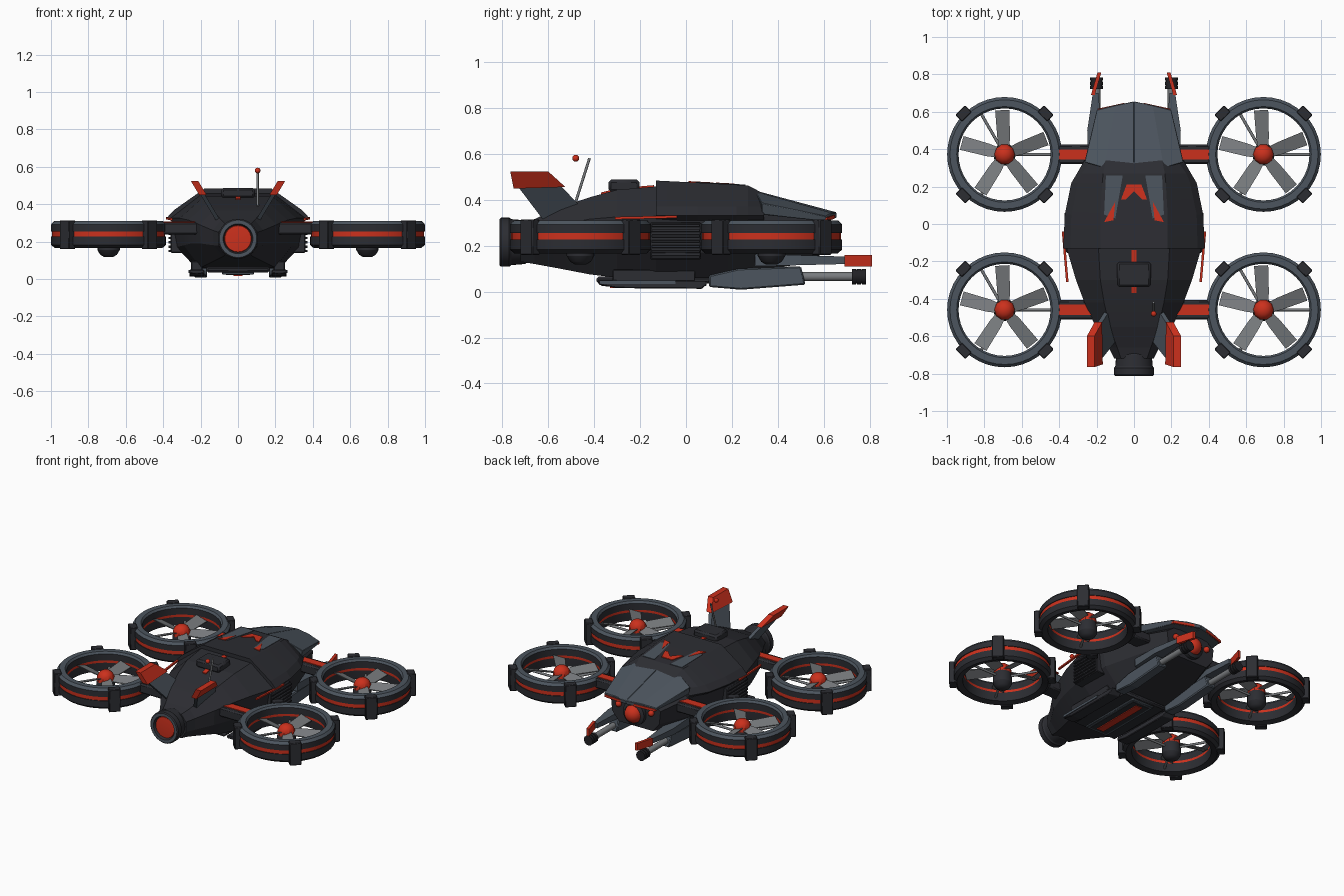
import bpy, bmesh, math
from mathutils import Vector, Matrix

cube = bpy.data.objects.get("Cube")
if cube:
    bpy.data.objects.remove(cube)

def material(name, rgb):
    m = bpy.data.materials.new(name)
    m.use_nodes = True
    m.diffuse_color = (*rgb, 1)
    m.node_tree.nodes["Principled BSDF"].inputs["Base Color"].default_value = (*rgb, 1)
    return m

DARK = material("charcoal", (.025, .026, .032))
SLATE = material("slate", (.072, .09, .112))
RED = material("signal red", (.6, .03, .012))
GREY = material("blade grey", (.19, .2, .21))
BLACK = material("black", (.015, .015, .018))

def finish(name, bm, mats, angle=30, bevel=0):
    bmesh.ops.recalc_face_normals(bm, faces=bm.faces)
    me = bpy.data.meshes.new(name)
    for f in bm.faces:
        f.smooth = True
    bm.to_mesh(me)
    bm.free()
    me.set_sharp_from_angle(angle=math.radians(angle))
    for m in mats:
        me.materials.append(m)
    ob = bpy.data.objects.new(name, me)
    bpy.context.collection.objects.link(ob)
    if bevel:
        mod = ob.modifiers.new("bevel", 'BEVEL')
        mod.width, mod.segments = bevel, 1

def loft(name, loops, mat, bevel=0):
    """Skin a list of equal point loops and cap both ends."""
    bm = bmesh.new()
    rows = [[bm.verts.new(p) for p in loop] for loop in loops]
    n = len(rows[0])
    for a, b in zip(rows, rows[1:]):
        for i in range(n):
            j = (i + 1) % n
            bm.faces.new((a[i], a[j], b[j], b[i]))
    bm.faces.new(rows[0])
    bm.faces.new(rows[-1])
    finish(name, bm, [mat], 5, bevel)

def shell(name, stations, mat):
    """Loft mirrored half sections: (y, (x, z), (x, z), ...)."""
    loft(name, [[(x, y, z) for x, z in half + [(-x, z) for x, z in reversed(half)]]
                for y, *half in stations], mat)

def box(name, loc, size, mat, turn=0, bevel=.004):
    bm = bmesh.new()
    m = Matrix.Translation(loc) @ Matrix.Rotation(turn, 4, 'Z') @ Matrix.Diagonal((*size, 1))
    bmesh.ops.create_cube(bm, size=1, matrix=m)
    finish(name, bm, [mat], 5, bevel)

def lathe(name, profile, mats, loc, along_y=False, closed=False, seg=32, rule=None):
    """Revolve (radius, height) points; rule gives the material of each band."""
    bm = bmesh.new()
    m = Matrix.Translation(loc) @ Matrix.Rotation(math.radians(-90 if along_y else 0), 4, 'X')
    rows = [[bm.verts.new(m @ Vector((r * math.cos(a), r * math.sin(a), h))) for r, h in profile]
            for a in (2 * math.pi * k / seg for k in range(seg))]
    for k, a in enumerate(rows):
        b = rows[(k + 1) % seg]
        for i in range(len(profile) if closed else len(profile) - 1):
            j = (i + 1) % len(profile)
            f = bm.faces.new((a[i], b[i], b[j], a[j]))
            f.material_index = rule[i] if rule else 0
    bmesh.ops.remove_doubles(bm, verts=bm.verts, dist=1e-5)
    finish(name, bm, mats)

def rod(name, p, q, r, mat):
    p, q = Vector(p), Vector(q)
    bm = bmesh.new()
    m = Matrix.Translation((p + q) / 2) @ (q - p).to_track_quat('Z', 'Y').to_matrix().to_4x4()
    bmesh.ops.create_cone(bm, cap_ends=True, segments=12, radius1=r, radius2=r, depth=(q - p).length, matrix=m)
    finish(name, bm, [mat], 40)

def ball(name, loc, r, mat):
    bm = bmesh.new()
    bmesh.ops.create_uvsphere(bm, u_segments=20, v_segments=12, radius=r, matrix=Matrix.Translation(loc))
    finish(name, bm, [mat])

def roof_plate(name, outline, mat, lift):
    """Thin plate following the slope of the upper armour."""
    z = lambda y: .483 - .0525 * (y + .13)
    loft(name, [[(x, y, z(y) + d) for x, y in outline] for d in (-.004, lift)], mat)

def fin(name, s, outline, half, mat):
    """Plate from a (y, z) outline, leaning outward with height."""
    lean = lambda z: .11 + .6 * (z - .32)
    loft(name, [[(s * (lean(z) + d), y, z) for y, z in outline] for d in (-half, half)], mat)

# Hull and upper armour
shell("hull", [
    (-.72, (.07, .295), (.105, .25), (.105, .18), (.07, .13)),
    (-.66, (.09, .315), (.135, .26), (.13, .18), (.08, .12)),
    (-.55, (.13, .365), (.205, .29), (.2, .19), (.12, .1)),
    (-.42, (.16, .41), (.265, .315), (.25, .19), (.17, .075)),
    (-.3, (.18, .443), (.31, .325), (.29, .18), (.2, .06)),
    (-.13, (.19, .457), (.36, .325), (.33, .17), (.22, .055)),
    (.1, (.17, .455), (.34, .32), (.32, .17), (.22, .06)),
    (.33, (.12, .41), (.26, .31), (.25, .18), (.18, .09)),
    (.55, (.12, .33), (.19, .28), (.18, .19), (.13, .13))], DARK)
shell("upper_armour", [
    (-.13, (.18, .483), (.34, .37), (.378, .33), (.35, .31)),
    (.05, (.18, .474), (.335, .37), (.37, .33), (.35, .31)),
    (.22, (.17, .465), (.3, .37), (.335, .33), (.31, .31)),
    (.27, (.165, .462), (.28, .37), (.305, .33), (.28, .31)),
    (.34, (.15, .425), (.23, .37), (.265, .33), (.25, .31))], DARK)

# Spine, hatch and nose sensor
loft("spine_stripe", [[(x, y, z + d) for x, d in ((-.014, -.004), (.014, -.004), (.014, .006), (-.014, .006))]
                      for y, z in ((-.37, .425), (-.3, .443), (-.14, .457))], RED)
box("roof_hatch", (0, -.27, .46), (.18, .135, .055), DARK, bevel=.012)
ball("nose_sensor", (0, .57, .225), .06, RED)
lathe("nose_sensor_collar", [(.08, 0), (.08, .03), (.06, .04)], [DARK], (0, .545, .225), True)

# Rear thruster and antenna
lathe("thruster", [(.08, .12), (.095, .1), (.1, .04), (.107, .03), (.107, -.005), (.1, -.012), (.08, -.012),
                   (.07, .012)], [DARK, SLATE], (0, -.8, .215), True, rule=[0, 0, 0, 0, 0, 1, 0])
lathe("thruster_glow", [(.075, .012), (.07, 0), (0, -.006)], [RED], (0, -.8, .215), True)
rod("antenna_mast", (.105, -.48, .39), (.105, -.42, .58), .006, GREY)
ball("antenna_tip", (.105, -.48, .58), .015, RED)

for s in (1, -1):
    # Nose canopy, lip and lights
    loft("nose_canopy", [
        [(0, .3, .44), (s * .16, .3, .436), (s * .265, .33, .385), (s * .255, .33, .335), (0, .3, .33)],
        [(0, .655, .345), (s * .1, .635, .342), (s * .2, .61, .328), (s * .19, .61, .305), (0, .655, .32)]], SLATE, .003)
    loft("canopy_red_lip", [[(s * x, y + d, z + h) for d, h in ((-.015, 0), (.004, 0), (.004, -.016), (-.015, -.016))]
                            for x, y, z in ((.195, .612, .322), (.05, .644, .334))], RED)
    ball("nose_light", (s * .125, .56, .255), .02, RED)
    # Painted roof panels
    roof_plate("roof_panel", [(s * .06, .26), (s * .15, .26), (s * .16, .05), (s * .1, .03)], SLATE, .003)
    roof_plate("roof_red_flash", [(s * .1, .12), (s * .16, .01), (s * .11, .02)], RED, .005)
    roof_plate("roof_chevron", [(0, .21), (s * .04, .21), (s * .07, .13), (s * .045, .13), (0, .175)], RED, .005)
    # Canted tail fins
    fin("tail_fin", s, [(-.73, .455), (-.54, .455), (-.45, .36), (-.47, .32), (-.62, .31)], .012, SLATE)
    fin("tail_fin_tip", s, [(-.765, .523), (-.6, .523), (-.525, .455), (-.75, .448)], .02, RED)
    # Side vents and red edge strips
    box("vent_housing", (s * .325, -.045, .22), (.07, .22, .16), DARK)
    for k in range(7):
        box("vent_slat", (s * .35, -.045, .15 + .023 * k), (.045, .21, .012), DARK, bevel=.002)
    loft("side_strip", [[(s * (x + dx), y, z + dz) for dx, dz in ((-.007, 0), (.006, 0), (.006, -.011), (-.007, -.011))]
                        for x, y, z in ((.38, -.04, .331), (.357, -.31, .325))], RED)
    # Under-slung guns
    loft("gun_pod", [[(s * x, y, z) for y, z in ((.1, .02), (.1, .07), (.23, .1), (.5, .11), (.52, .03), (.24, .008))]
                     for x in (.165, .235)], SLATE, .006)
    rod("gun_barrel", (s * .2, .48, .065), (s * .2, .74, .065), .02, GREY)
    rod("gun_muzzle_core", (s * .2, .725, .065), (s * .2, .78, .065), .03, BLACK)
    for y in (.731, .753, .775):
        rod("gun_muzzle", (s * .2, y - .009, .065), (s * .2, y + .009, .065), .034, BLACK)
    loft("gun_guard", [[(s * (x + d), y, z) for d, z in ((-w, lo), (w, lo), (w, hi), (-w, hi))]
                       for x, y, w, lo, hi in ((.215, .3, .03, .11, .165), (.212, .5, .038, .115, .158),
                                               (.205, .7, .015, .12, .152))], SLATE)
    loft("gun_guard_tip", [[(s * (x + d), y, z) for d, z in ((-.01, .11), (.01, .11), (.01, .16), (-.01, .16))]
                           for x, y in ((.22, .69), (.185, .81))], RED)
    # Landing skids
    loft("skid", [[(s * x, y, z) for y, z in ((-.38, .05), (-.38, .03), (-.3, .015), (.07, .012), (.1, .045))]
                  for x in (.18, .26)], DARK, .004)
    box("skid_side_plate", (s * .261, -.21, .041), (.009, .33, .016), SLATE, bevel=0)
    box("skid_mount", (s * .22, -.14, .07), (.06, .36, .05), DARK)

# Belly panel with its red stripe
box("belly_plate", (0, -.14, .05), (.34, .5, .03), DARK, bevel=.01)
box("belly_frame", (0, -.14, .031), (.17, .46, .014), SLATE)
box("belly_inset", (0, -.14, .024), (.13, .42, .006), DARK, bevel=0)
box("belly_stripe", (0, -.14, .02), (.05, .38, .008), RED, bevel=0)

# Four ducted rotors with their arms
DUCT = [(.25, .175), (.287, .165), (.307, .182), (.307, .227), (.302, .227), (.302, .254), (.307, .254),
        (.307, .292), (.292, .309), (.256, .309), (.246, .295), (.246, .25), (.246, .234)]
DUCT_RULE = [0, 0, 0, 0, 2, 0, 0, 1, 1, 1, 0, 2, 0]
for s, cy in ((1, .372), (1, -.459), (-1, .372), (-1, -.459)):
    c = Vector((s * .692, cy, 0))
    at = lambda r, a, z: c + Vector((r * math.cos(a), r * math.sin(a), z))
    lathe("rotor_duct", DUCT, [DARK, SLATE, RED], c, closed=True, seg=40, rule=DUCT_RULE)
    for k in range(4):
        a = math.radians(45 + 90 * k)
        box("duct_clamp", at(.31, a, .237), (.05, .074, .154), DARK, a)
    for k in range(3):
        a = math.radians(120 * k)
        rod("duct_strut", at(.03, a, .2), at(.25, a, .2), .008, GREY)
    for k in range(5):
        a = math.radians(93 + 72 * k)
        side = Vector((-math.sin(a), math.cos(a), .35))
        loft("rotor_blade", [[at(r, a, .245 + h) + e * w * side
                              for e, h in ((-1, -.003), (1, -.003), (1, .003), (-1, .003))]
                             for r, w in ((.03, .026), (.09, .034), (.237, .038))], GREY)
    lathe("rotor_spinner", [(.055, .225), (.055, .255), (.045, .278), (.025, .293), (0, .297)], [RED], c, seg=10)
    lathe("motor_pod", [(.05, .235), (.06, .21), (.06, .155), (.045, .13), (.025, .118), (0, .117)], [DARK], c, seg=16)
    box("rotor_arm", (s * .31, cy, .27), (.22, .105, .066), DARK, bevel=.01)
    box("rotor_arm_stripe", (s * .31, cy, .304), (.18, .055, .008), RED, bevel=0)
